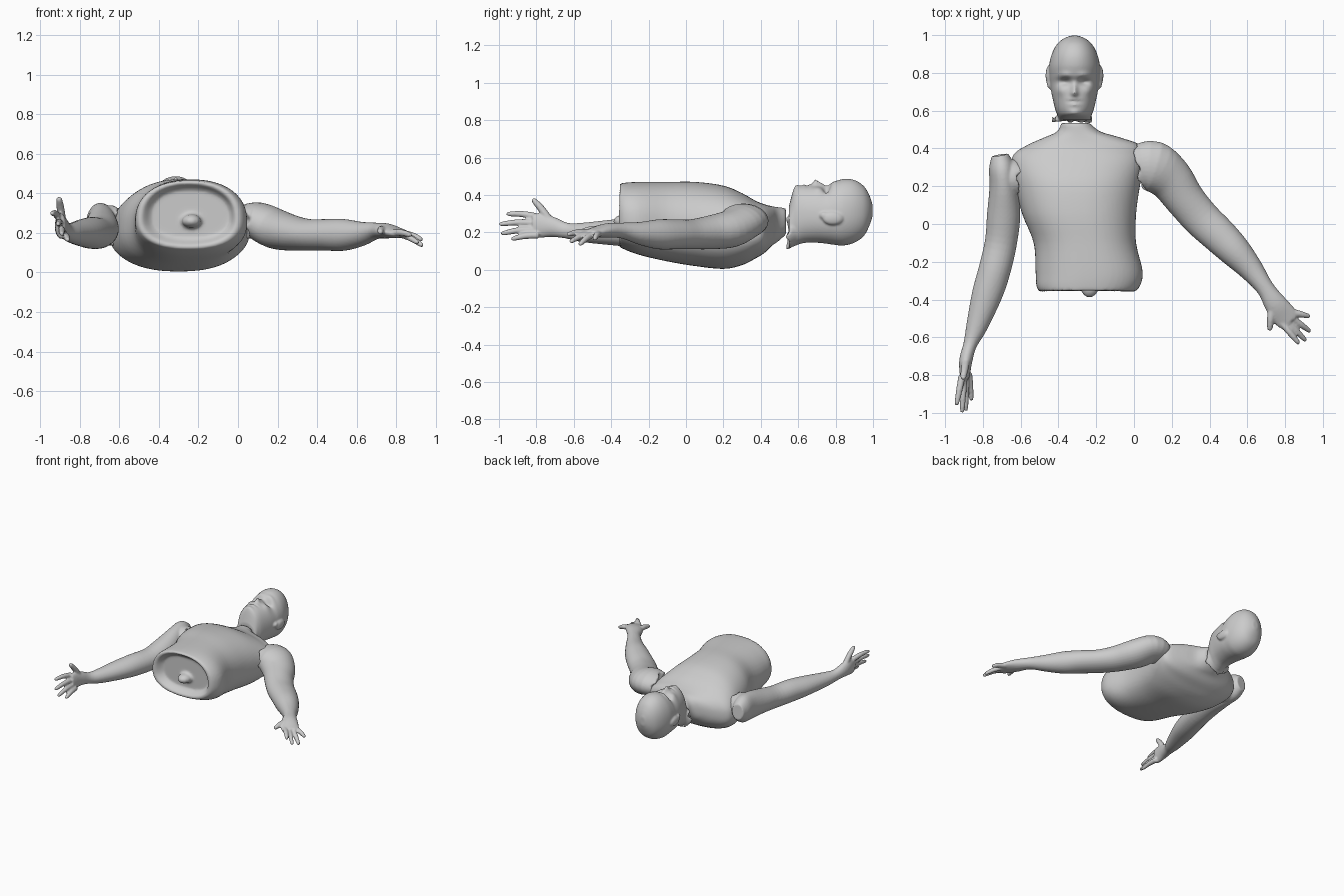
import bpy, bmesh, math
from mathutils import Vector


def spline(rows, n):
    """Catmull-Rom resampling of station rows."""
    out = []
    for i in range(len(rows) - 1):
        p0, p1 = rows[max(i - 1, 0)], rows[i]
        p2, p3 = rows[i + 1], rows[min(i + 2, len(rows) - 1)]
        for k in range(n):
            t = k / n
            out.append([0.5 * (2*b + (c - a)*t + (2*a - 5*b + 4*c - d)*t*t + (3*b - a - 3*c + d)*t**3)
                        for a, b, c, d in zip(p0, p1, p2, p3)])
    return out + [list(rows[-1])]


def loft(bm, rows, n=4, sides=32, axis=None, e=2.0, taper=0.0, jag=0.0):
    """Skin rings (x, y, z, half width, half height) and close both ends."""
    rows = spline(rows, n)
    rings, caps = [], []
    for i, (x, y, z, rw, rh) in enumerate(rows):
        c = Vector((x, y, z))
        if axis:
            t = Vector(axis)
        else:
            t = (Vector(rows[min(i + 1, len(rows) - 1)][:3]) - Vector(rows[max(i - 1, 0)][:3])).normalized()
        side = t.cross(Vector((0, 0, 1))).normalized()
        up = side.cross(t)
        ring = []
        for k in range(sides):
            a = 2 * math.pi * k / sides
            ca, sa = math.cos(a), math.sin(a)
            u = math.copysign(abs(ca) ** (2 / e), ca) * (1 - taper * sa)
            v = math.copysign(abs(sa) ** (2 / e), sa)
            p = c + side * rw * u + up * rh * v
            if jag and i == 0:
                p += t * jag * (math.sin(5 * a) + 0.6 * math.sin(9 * a + 1))
            ring.append(bm.verts.new(p))
        rings.append(ring)
        if i in (0, len(rows) - 1):
            caps.append(bm.verts.new(c))
    for r, s in zip(rings, rings[1:]):
        for k in range(sides):
            j = (k + 1) % sides
            bm.faces.new((r[k], r[j], s[j], s[k]))
    for ring, cap in ((rings[0], caps[0]), (rings[-1], caps[1])):
        for k in range(sides):
            bm.faces.new((ring[k], ring[(k + 1) % sides], cap))


def ball(bm, c, r):
    res = bmesh.ops.create_uvsphere(bm, u_segments=20, v_segments=12, radius=1)
    for v in res["verts"]:
        v.co = Vector([c[i] + v.co[i] * r[i] for i in range(3)])


def finish(bm, name, voxel, smooth=2):
    bmesh.ops.recalc_face_normals(bm, faces=bm.faces)
    me = bpy.data.meshes.new(name)
    bm.to_mesh(me)
    bm.free()
    me.shade_smooth()
    ob = bpy.data.objects.new(name, me)
    bpy.context.collection.objects.link(ob)
    m = ob.modifiers.new("blend", 'REMESH')
    m.mode, m.voxel_size, m.use_smooth_shade = 'VOXEL', voxel, True
    s = ob.modifiers.new("smooth", 'SMOOTH')
    s.factor, s.iterations = 0.5, smooth
    return ob


def box_rows(table):
    """(y, x0, x1, z0, z1) extents to loft stations."""
    return [((a + b) / 2, y, (c + d) / 2, (b - a) / 2, (d - c) / 2) for y, a, b, c, d in table]


# torso: hollowed waist cut up to the neck stump
bm = bmesh.new()
loft(bm, box_rows([
    (-.31, -.44, -.04, .17, .42), (-.36, -.49, -.01, .13, .455), (-.33, -.515, .03, .11, .465),
    (-.25, -.52, .045, .08, .47), (-.1, -.53, .01, .045, .47), (.05, -.59, .01, .02, .47),
    (.2, -.63, .03, .005, .45), (.3, -.65, .05, .025, .41), (.37, -.635, .055, .06, .37),
    (.42, -.56, .03, .09, .35), (.46, -.47, -.08, .13, .34), (.49, -.405, -.18, .15, .335),
    (.535, -.385, -.235, .19, .33)]), axis=(0, 1, 0), e=2.35, taper=.08, sides=64)
ball(bm, (-.235, -.33, .26), (.05, .06, .035))      # spine end
finish(bm, "torso", .012)

# head: face looks up, crown toward +y
bm = bmesh.new()
hx = -.315
loft(bm, [(hx, y, (a + b) / 2, w, (b - a) / 2) for y, a, b, w in (
    (.55, .12, .34, .085), (.575, .125, .425, .09), (.60, .135, .445, .1), (.64, .145, .45, .11),
    (.70, .145, .45, .123), (.75, .14, .448, .13), (.785, .135, .467, .133), (.84, .13, .485, .134),
    (.90, .145, .48, .12), (.95, .18, .448, .094), (.98, .235, .40, .06), (.997, .285, .35, .02))],
    axis=(0, 1, 0), e=2.15, taper=.05, sides=80, n=6)
# facial relief: (x offset, y, x spread, y spread, height), mirrored
relief = [(.05, .752, .027, .018, -.03), (.05, .79, .035, .014, .01), (.0, .715, .014, .028, .022),
          (.0, .69, .017, .014, .026), (.075, .705, .025, .025, .01), (.0, .648, .032, .006, -.012),
          (.0, .633, .028, .01, .008), (.0, .661, .03, .008, .008), (.0, .59, .03, .016, .012)]
for v in bm.verts:
    if v.co.z > .3:
        dz = 0
        for ox, oy, sx, sy, h in relief:
            for s in ((-1, 1) if ox else (1,)):
                dz += h * math.exp(-((v.co.x - hx - s * ox) / sx) ** 2 - ((v.co.y - oy) / sy) ** 2)
        v.co.z += dz
for s in (-1, 1):                                    # ears
    ball(bm, (hx + s * .135, .785, .275), (.018, .055, .035))
    ball(bm, (hx + s * .13, .74, .29), (.016, .025, .02))
loft(bm, [(hx - .015, .55, .20, .11, .09), (hx, .58, .22, .09, .09), (hx, .64, .25, .08, .09)],
     axis=(0, 1, 0), jag=.012, sides=48)             # torn neck edge
finish(bm, "head", .007)


def finger(bm, a, b, r=.019):
    a, b = Vector(a), Vector(b)
    m = (a + b) / 2 + Vector((0, 0, .006))
    loft(bm, [(*a, r, r), (*m, r * .9, r * .9), (*a.lerp(b, .92), r * .65, r * .65), (*b, .005, .005)], sides=12)


# arm on +x, palm down and spread away from the body
bm = bmesh.new()
loft(bm, [(.03, .30, .255, .12, .085), (.10, .305, .26, .135, .095), (.19, .24, .22, .12, .1),
          (.27, .13, .2, .105, .09), (.355, .03, .19, .1, .08), (.45, -.06, .19, .095, .08),
          (.535, -.145, .19, .085, .08), (.62, -.24, .195, .065, .062), (.695, -.34, .21, .047, .042),
          (.75, -.425, .21, .06, .038), (.80, -.49, .2, .066, .026), (.825, -.52, .195, .055, .02)], jag=.012)
for a, b in (((.78, -.52, .2), (.875, -.635, .19)), ((.80, -.505, .2), (.912, -.62, .15)),
             ((.825, -.49, .195), (.935, -.57, .135)), ((.835, -.465, .195), (.932, -.49, .165))):
    finger(bm, a, b)
finger(bm, (.73, -.43, .215), (.718, -.565, .205), .022)
finish(bm, "left_arm", .007)

# arm on -x, hanging along the body with the hand on edge
bm = bmesh.new()
loft(bm, [(-.71, .365, .255, .045, .06), (-.70, .30, .25, .068, .1), (-.69, .2, .24, .075, .105),
          (-.69, .05, .22, .088, .09), (-.705, -.1, .2, .085, .08), (-.74, -.25, .2, .085, .08),
          (-.78, -.38, .2, .08, .07), (-.835, -.55, .2, .055, .052), (-.868, -.64, .21, .036, .042),
          (-.89, -.72, .23, .035, .055), (-.895, -.79, .235, .028, .065), (-.895, -.82, .235, .022, .06)])
loft(bm, [(-.625, .24, .235, .10, .10), (-.66, .24, .24, .10, .10), (-.70, .22, .24, .08, .09)], jag=.014)
for a, b in (((-.91, -.80, .285), (-.94, -.96, .30)), ((-.90, -.80, .25), (-.91, -1.0, .245)),
             ((-.89, -.80, .215), (-.89, -.99, .195)), ((-.875, -.79, .185), (-.86, -.935, .165))):
    finger(bm, a, b)
finger(bm, (-.89, -.73, .265), (-.905, -.82, .38), .022)
finish(bm, "right_arm", .007)
